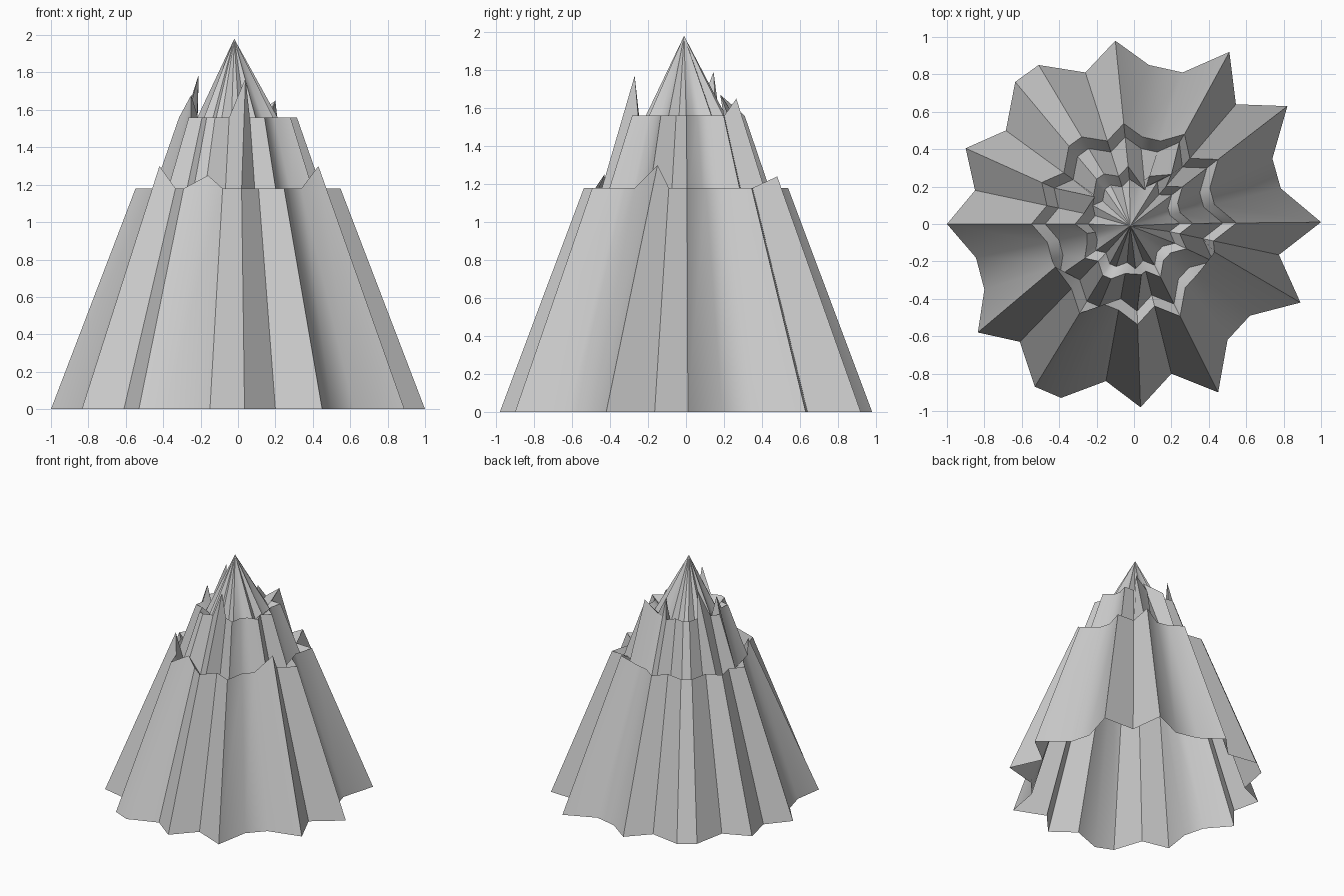
import bpy, bmesh, math

if "Cube" in bpy.data.objects:
    bpy.data.objects.remove(bpy.data.objects["Cube"])

# jagged star outline of the skirt at ground level, clockwise from the back
OUTLINE = [(-.10, .98), (.08, .85), (.26, .81), (.51, .92), (.545, .64), (.82, .63),
           (.74, .35), (.785, .19), (1, .01), (.775, -.165), (.89, -.42), (.62, -.49),
           (.50, -.62), (.45, -.90), (.20, -.80), (.035, -.98), (-.15, -.84),
           (-.39, -.93), (-.53, -.87), (-.61, -.63), (-.835, -.58), (-.80, -.35),
           (-.845, -.18), (-1, 0), (-.85, .18), (-.90, .405), (-.685, .50),
           (-.635, .76), (-.51, .85), (-.26, .81)]
N = len(OUTLINE)


def ring(bm, scale, z, peaks=None):
    """Scaled outline at height z, with a few points pulled up into peaks."""
    peaks = peaks or {}
    return [bm.verts.new(peaks.get(i, (x * scale, y * scale, z)))
            for i, (x, y) in enumerate(OUTLINE)]


def tier(name, levels, apex=None):
    """Loft a foliage tier through rings, optionally closing to a tip."""
    bm = bmesh.new()
    rings = [ring(bm, *lv) for lv in levels]
    for a, b in zip(rings, rings[1:]):
        for i in range(N):
            j = (i + 1) % N
            bm.faces.new((a[j], a[i], b[i], b[j]))
    if apex:
        tip = bm.verts.new(apex)
        for i in range(N):
            bm.faces.new((rings[-1][(i + 1) % N], rings[-1][i], tip))
    me = bpy.data.meshes.new(name)
    bm.to_mesh(me)
    bm.free()
    ob = bpy.data.objects.new(name, me)
    bpy.context.collection.objects.link(ob)
    bpy.ops.object.select_all(action='DESELECT')
    ob.select_set(True)
    bpy.context.view_layer.objects.active = ob
    bpy.ops.object.shade_smooth_by_angle(angle=math.radians(40))
    return ob


# rim points that stick up above the flat rims
LOW_PEAKS = {3: (.27, .48, 1.24), 10: (.43, -.15, 1.30),
             17: (-.16, -.43, 1.25), 20: (-.42, -.23, 1.30)}
MID_PEAKS = {1: (.06, .18, 1.67), 3: (.20, .265, 1.65), 15: (.04, -.27, 1.77),
             22: (-.25, -.05, 1.68), 25: (-.21, .145, 1.79)}

# open-bottomed skirt, each rim folding inward to the next tier
tier("lower_foliage", [(1, 0), (.548, 1.18, LOW_PEAKS), (.475, 1.10)])
tier("middle_foliage", [(.475, 1.10), (.315, 1.56, MID_PEAKS), (.245, 1.50)])
tier("top_foliage", [(.245, 1.50)], apex=(-.02, -.01, 1.98))
